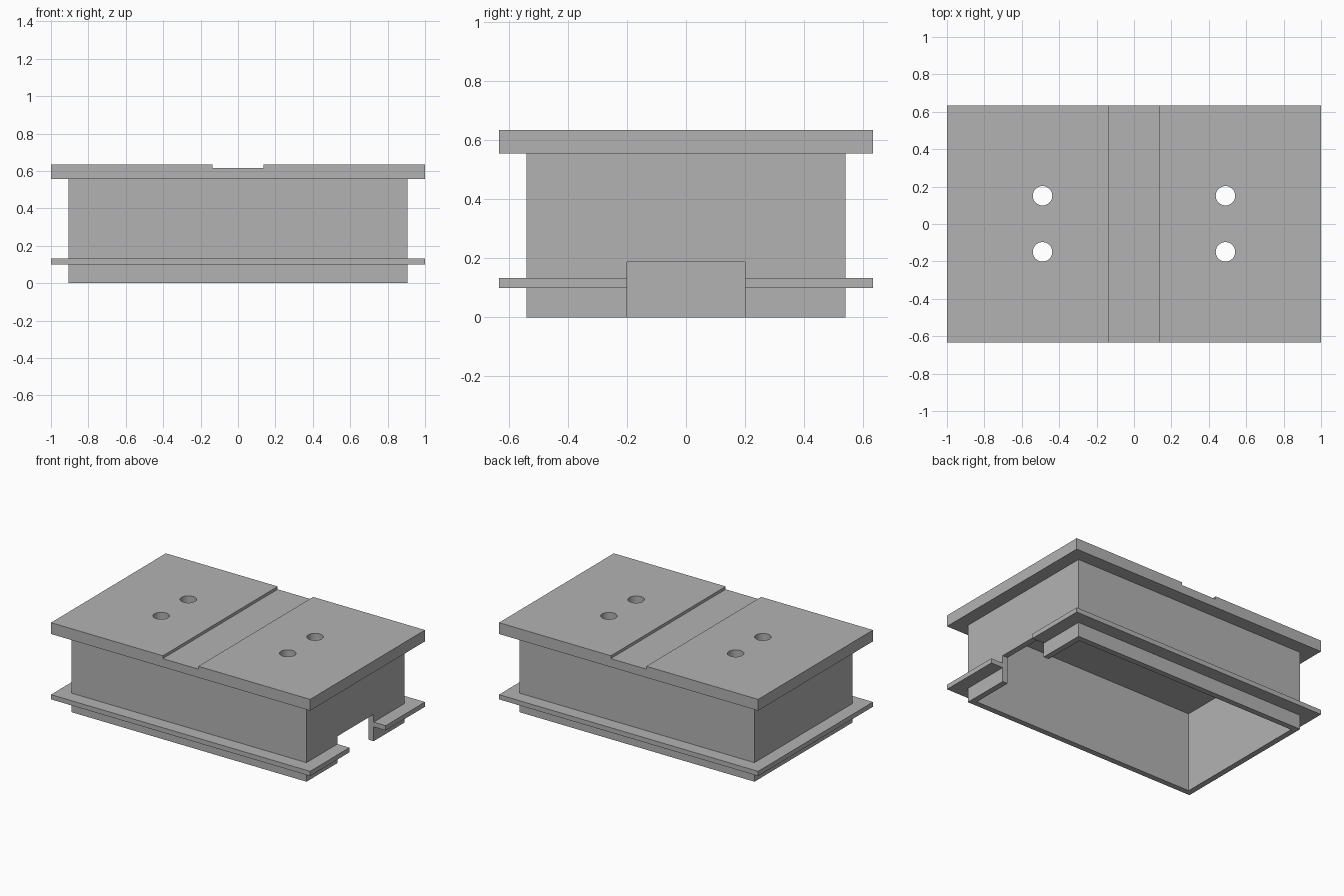
import bpy, bmesh
from mathutils import Matrix, Vector

if "Cube" in bpy.data.objects:
    bpy.data.objects.remove(bpy.data.objects["Cube"])

grey = bpy.data.materials.new("plain_grey")
grey.use_nodes = True
colour = (0.45, 0.45, 0.45, 1)
grey.diffuse_color = colour
grey.node_tree.nodes["Principled BSDF"].inputs["Base Color"].default_value = colour


def finish(name, bm):
    bmesh.ops.recalc_face_normals(bm, faces=bm.faces)
    mesh = bpy.data.meshes.new(name)
    bm.to_mesh(mesh)
    bm.free()
    mesh.materials.append(grey)
    obj = bpy.data.objects.new(name, mesh)
    bpy.context.collection.objects.link(obj)
    return obj


def box(name, low, high):
    low, high = Vector(low), Vector(high)
    bm = bmesh.new()
    place = Matrix.Translation((low + high) / 2) @ Matrix.Diagonal((*(high - low), 1))
    bmesh.ops.create_cube(bm, size=1, matrix=place)
    return finish(name, bm)


def cut(obj, cutter):
    mod = obj.modifiers.new("cut", 'BOOLEAN')
    mod.operation = 'DIFFERENCE'
    mod.solver = 'EXACT'
    mod.object = cutter
    bpy.context.view_layer.objects.active = obj
    bpy.ops.object.modifier_apply(modifier=mod.name)
    bpy.data.objects.remove(cutter)


BX, BY = 0.907, 0.54           # body half size
PX, PY = 1.0, 0.633            # plate and flange half size
TOP, UNDER = 0.635, 0.556      # plate heights
WALL = 0.04


def side_notch():
    return box("notch_cutter", (0.8, -0.2, -0.1), (1.1, 0.2, 0.187))


# Hollow body, open below, with a notch in one end
body = box("body_shell", (-BX, -BY, 0), (BX, BY, UNDER))
cut(body, box("hollow_cutter", (WALL - BX, WALL - BY, -0.1), (BX - WALL, BY - WALL, 1)))
cut(body, side_notch())

# Thin flange around the lower body, interrupted by the notch
flange = box("lower_flange", (-PX, -PY, 0.1), (PX, PY, 0.133))
cut(flange, box("ring_cutter", (-BX, -BY, 0), (BX, BY, 1)))
cut(flange, side_notch())

# Top plate with a shallow central groove
G, FLOOR = 0.137, 0.615
profile = [(-PX, UNDER), (PX, UNDER), (PX, TOP), (G, TOP),
           (G, FLOOR), (-G, FLOOR), (-G, TOP), (-PX, TOP)]
bm = bmesh.new()
face = bm.faces.new([bm.verts.new((x, -PY, z)) for x, z in profile])
extruded = bmesh.ops.extrude_face_region(bm, geom=[face])["geom"]
bmesh.ops.translate(bm, vec=(0, 2 * PY, 0),
                    verts=[v for v in extruded if isinstance(v, bmesh.types.BMVert)])
plate = finish("top_plate", bm)

# Four round bolt holes
for x in (-0.489, 0.489):
    for y in (-0.149, 0.151):
        bm = bmesh.new()
        bmesh.ops.create_cone(bm, cap_ends=True, segments=40, radius1=0.052, radius2=0.052,
                              depth=0.4, matrix=Matrix.Translation((x, y, 0.6)))
        cut(plate, finish("hole_cutter", bm))

# Smooth only the hole walls
bpy.ops.object.select_all(action='DESELECT')
plate.select_set(True)
bpy.context.view_layer.objects.active = plate
bpy.ops.object.shade_smooth_by_angle(angle=0.5)
